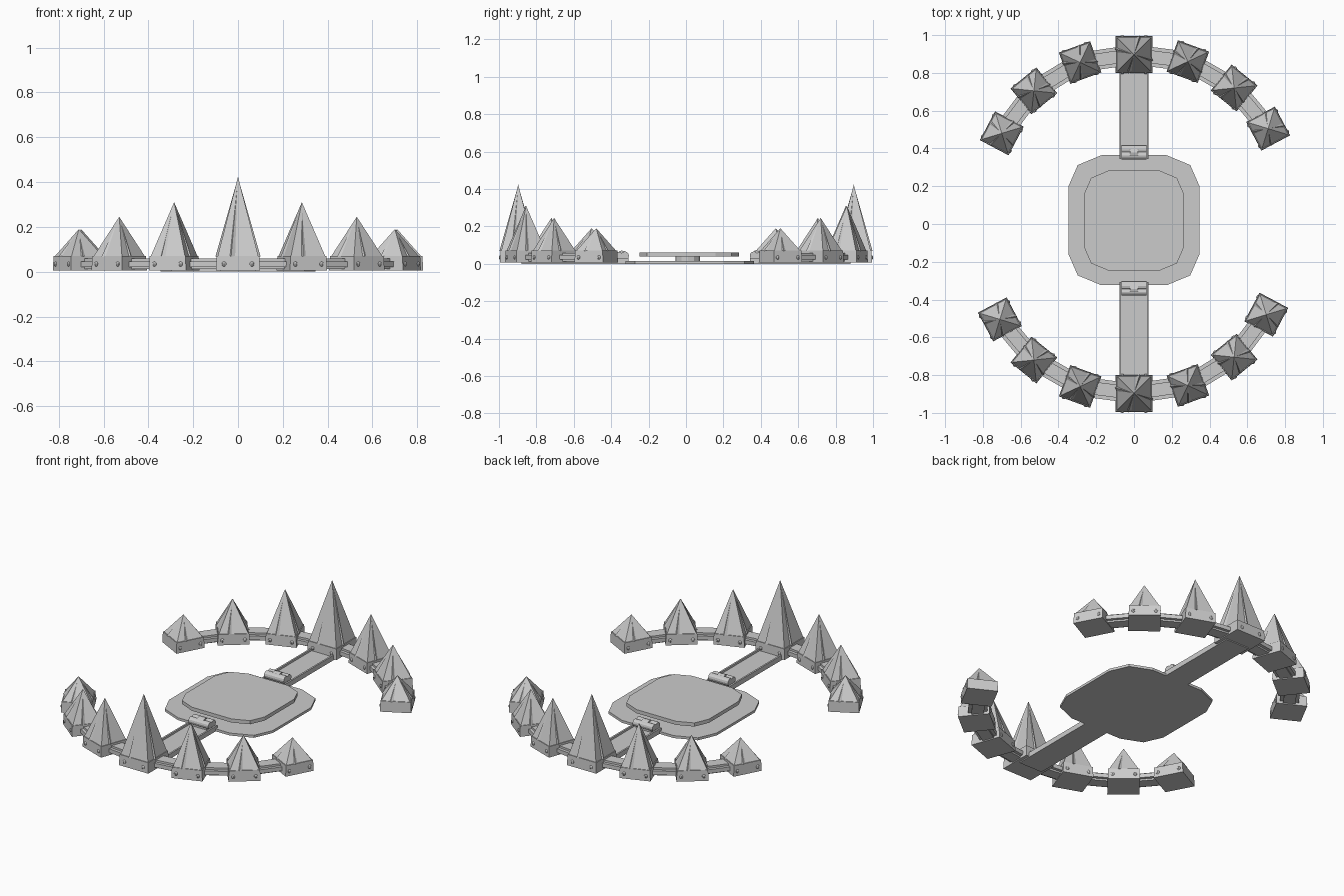
import bpy, bmesh
from math import radians, pi, sin, cos
from mathutils import Matrix, Vector

if "Cube" in bpy.data.objects:
    bpy.data.objects.remove(bpy.data.objects["Cube"])


def make(name, bm, matrix=None):
    bmesh.ops.recalc_face_normals(bm, faces=bm.faces)
    me = bpy.data.meshes.new(name)
    bm.to_mesh(me)
    bm.free()
    ob = bpy.data.objects.new(name, me)
    bpy.context.collection.objects.link(ob)
    if matrix:
        ob.matrix_world = matrix
    return ob


def add_box(bm, x0, x1, y0, y1, z0, z1):
    m = (Matrix.Translation(((x0 + x1) / 2, (y0 + y1) / 2, (z0 + z1) / 2))
         @ Matrix.Diagonal((x1 - x0, y1 - y0, z1 - z0, 1)))
    bmesh.ops.create_cube(bm, size=1, matrix=m)


def add_frustum(bm, h0, h1, z0, z1, turn=0):
    # square frustum, or a pyramid when h1 is 0
    r = 2 ** 0.5
    m = Matrix.Translation((0, 0, (z0 + z1) / 2)) @ Matrix.Rotation(pi / 4 + turn, 4, 'Z')
    bmesh.ops.create_cone(bm, cap_ends=True, segments=4, radius1=h0 * r,
                          radius2=h1 * r, depth=z1 - z0, matrix=m)


def add_outline(bm, hx, hy, mid_y, z0, z1):
    # square slab with two-step cut corners
    q = [(1, .53), (.86, .85), (.5, 1)]
    pts = q + [(-x, y) for x, y in q[::-1]]
    pts += [(-x, -y) for x, y in pts]
    face = bm.faces.new([bm.verts.new((x * hx, y * hy + mid_y, z0)) for x, y in pts])
    ex = bmesh.ops.extrude_face_region(bm, geom=[face], use_keep_orig=True)
    vs = [v for v in ex['geom'] if isinstance(v, bmesh.types.BMVert)]
    bmesh.ops.translate(bm, verts=vs, vec=(0, 0, z1 - z0))


# tooth stations along one jaw: x, y, turn in degrees, half width, apex height
TEETH = [(-.70, .48, 62, .086, .19), (-.53, .705, 39, .088, .245),
         (-.285, .855, 20, .088, .31), (0, .897, 0, .098, .424),
         (.285, .86, -20, .088, .31), (.53, .72, -39, .088, .245),
         (.71, .505, -62, .086, .19)]

for side, flip in (("back", Matrix()), ("front", Matrix.Rotation(pi, 4, 'Z'))):
    for i, (x, y, a, h, top) in enumerate(TEETH):
        place = flip @ Matrix.Translation((x, y, 0)) @ Matrix.Rotation(radians(a), 4, 'Z')
        # socket block
        bm = bmesh.new()
        add_frustum(bm, h, h * .97, .006, .07)
        make(f"{side}_tooth_block_{i}", bm, place)
        # spike with a twisted inner ridge
        bm = bmesh.new()
        add_frustum(bm, h * .93, 0, .068, top)
        add_frustum(bm, h * .76, 0, .068, top - .004, radians(28))
        make(f"{side}_spike_{i}", bm, place)
        # rivets on the outer and inner faces
        bm = bmesh.new()
        for rx in (-.062, .062):
            for ry in (-1, 1):
                bmesh.ops.create_uvsphere(
                    bm, u_segments=8, v_segments=6, radius=.012,
                    matrix=Matrix.Translation((rx, ry * (h - .006), .034)))
        make(f"{side}_rivets_{i}", bm, place)

    # jaw rails linking neighbouring teeth
    for i in range(len(TEETH) - 1):
        p, q = (Vector((*t[:2], 0)) for t in TEETH[i:i + 2])
        d = q - p
        k = d.length / 2
        bm = bmesh.new()
        add_box(bm, -k, k, -.034, .034, .012, .058)
        add_box(bm, -k, k, -.052, .052, .022, .046)
        rot = d.to_track_quat('X', 'Z').to_matrix().to_4x4()
        make(f"{side}_jaw_rail_{i}", bm, flip @ Matrix.Translation((p + q) / 2) @ rot)

    # channel-shaped arm
    s = .018 if side == "back" else -.018
    bm = bmesh.new()
    add_box(bm, -.078, .078, .325 + s, .88, 0, .018)
    for sx in (-1, 1):
        add_box(bm, sx * .073 - .005, sx * .073 + .005, .325 + s, .82, .01, .03)
    make(f"{side}_arm", bm, flip)

    # hinge barrels, knuckle and pins
    bm = bmesh.new()
    for cy, r, half in ((.345, .022, .066), (.377, .02, .066),
                        (.361, .027, .022)):
        m = Matrix.Translation((0, cy + s, .044)) @ Matrix.Rotation(pi / 2, 4, 'Y')
        bmesh.ops.create_cone(bm, cap_ends=True, segments=12, radius1=r,
                              radius2=r, depth=half * 2, matrix=m)
    add_box(bm, -.05, .05, .333 + s, .389 + s, .01, .04)
    make(f"{side}_hinge", bm, flip)

# base plate
bm = bmesh.new()
add_outline(bm, .346, .344, .02, 0, .015)
make("base_plate", bm)

# pressure pad on its short post
bm = bmesh.new()
add_outline(bm, .264, .266, .018, .038, .06)
make("pressure_pad", bm)
bm = bmesh.new()
bmesh.ops.create_cone(bm, cap_ends=True, segments=12, radius1=.066, radius2=.066,
                      depth=.03, matrix=Matrix.Translation((0, .01, .026)))
make("pad_post", bm)
